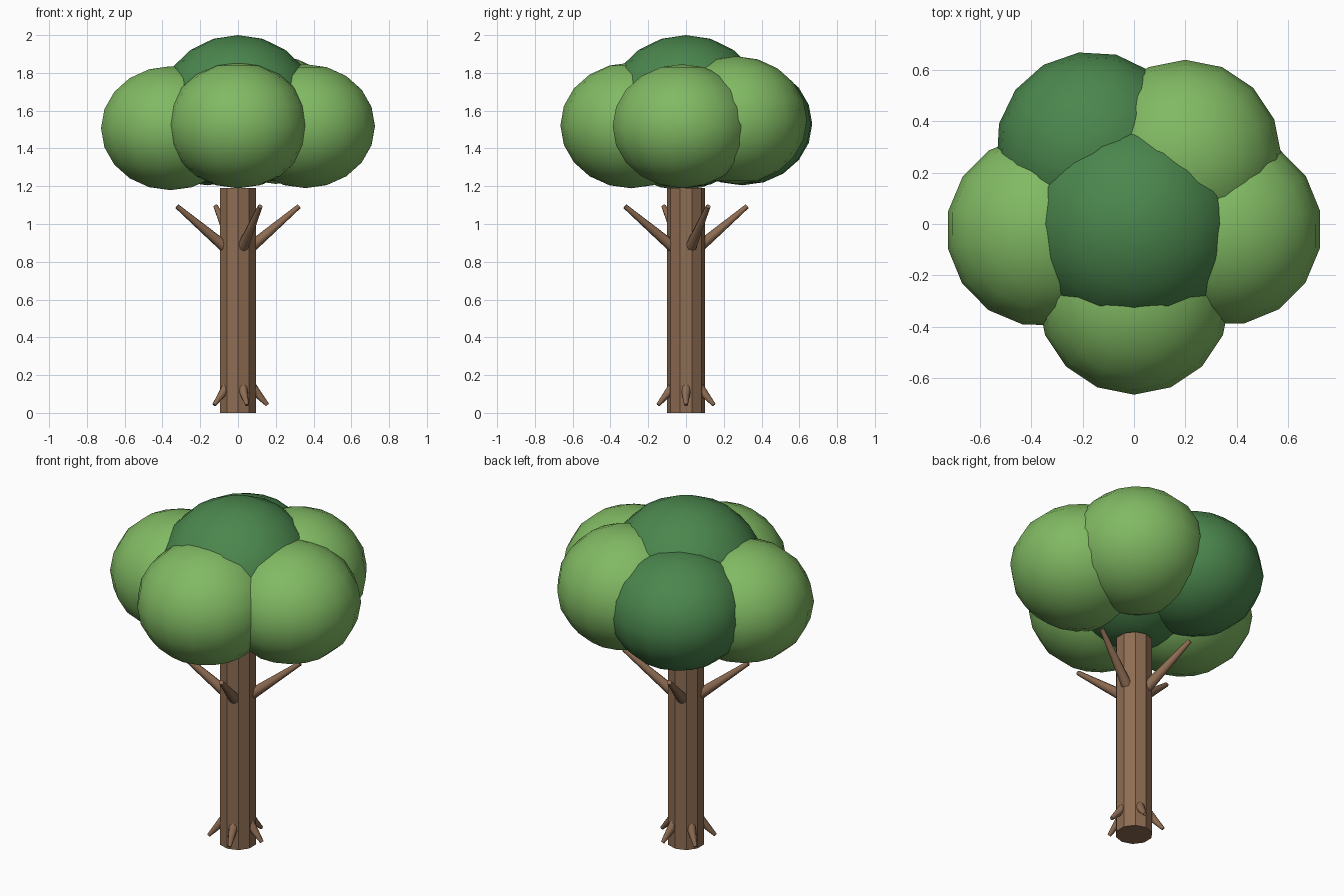
import bpy, math
from mathutils import Vector

if "Cube" in bpy.data.objects:
    bpy.data.objects.remove(bpy.data.objects["Cube"], do_unlink=True)


def make_material(name, rgb):
    mat = bpy.data.materials.new(name)
    mat.use_nodes = True
    mat.diffuse_color = (*rgb, 1)
    mat.node_tree.nodes["Principled BSDF"].inputs["Base Color"].default_value = (*rgb, 1)
    return mat


BARK = make_material("bark brown", (0.27, 0.15, 0.085))
LIGHT = make_material("light leaf green", (0.22, 0.49, 0.125))
DARK = make_material("dark leaf green", (0.07, 0.24, 0.075))


def finish(name, mat, angle):
    obj = bpy.context.object
    obj.name = obj.data.name = name
    obj.data.materials.append(mat)
    bpy.ops.object.transform_apply(location=False, rotation=True, scale=True)
    bpy.ops.object.shade_smooth_by_angle(angle=math.radians(angle))
    return obj


def taper(name, start, end, r1, r2, sides):
    """Tapered round limb between two points."""
    a, b = Vector(start), Vector(end)
    bpy.ops.mesh.primitive_cone_add(vertices=sides, radius1=r1, radius2=r2,
                                    depth=(b - a).length, location=(a + b) / 2)
    bpy.context.object.rotation_euler = (b - a).to_track_quat("Z", "Y").to_euler()
    return finish(name, BARK, 60)


def polar(radius, degrees, z):
    t = math.radians(degrees)
    return (radius * math.cos(t), radius * math.sin(t), z)


def leaf_ball(name, mat, centre, radius, height, turn):
    bpy.ops.mesh.primitive_uv_sphere_add(segments=16, ring_count=10, radius=1, location=centre)
    obj = bpy.context.object
    obj.scale = (radius, radius, height)
    obj.rotation_euler.z = math.radians(turn)
    return finish(name, mat, 60)


# Trunk: ten flat sides, a corner facing the front
bpy.ops.mesh.primitive_cylinder_add(vertices=10, radius=0.1, depth=1.19, location=(0, 0, 0.595))
finish("trunk", BARK, 20)

# Four rising branches
for i in range(4):
    a = 20 + 90 * i
    taper(f"branch_{i + 1}", polar(0.07, a, 0.875), polar(0.343, a, 1.093), 0.031, 0.013, 8)

# Five root spurs pointing down and out
for i in range(5):
    a = 72 * i
    taper(f"root_{i + 1}", polar(0.075, a, 0.133), polar(0.156, a, 0.042), 0.028, 0.01, 8)

# Crown: a dark middle ball ringed by five more
leaf_ball("crown_middle", DARK, (0, 0, 1.595), 0.425, 0.405, 0)
leaf_ball("crown_front", LIGHT, (0, -0.29, 1.522), 0.375, 0.333, 0)
leaf_ball("crown_left", LIGHT, (0.357, -0.02, 1.518), 0.375, 0.328, 11)
leaf_ball("crown_right", LIGHT, (-0.357, -0.025, 1.507), 0.375, 0.328, 11)
leaf_ball("crown_back_left", LIGHT, (0.2, 0.265, 1.55), 0.375, 0.338, 0)
leaf_ball("crown_back_right", DARK, (-0.163, 0.297, 1.53), 0.375, 0.325, 8)
